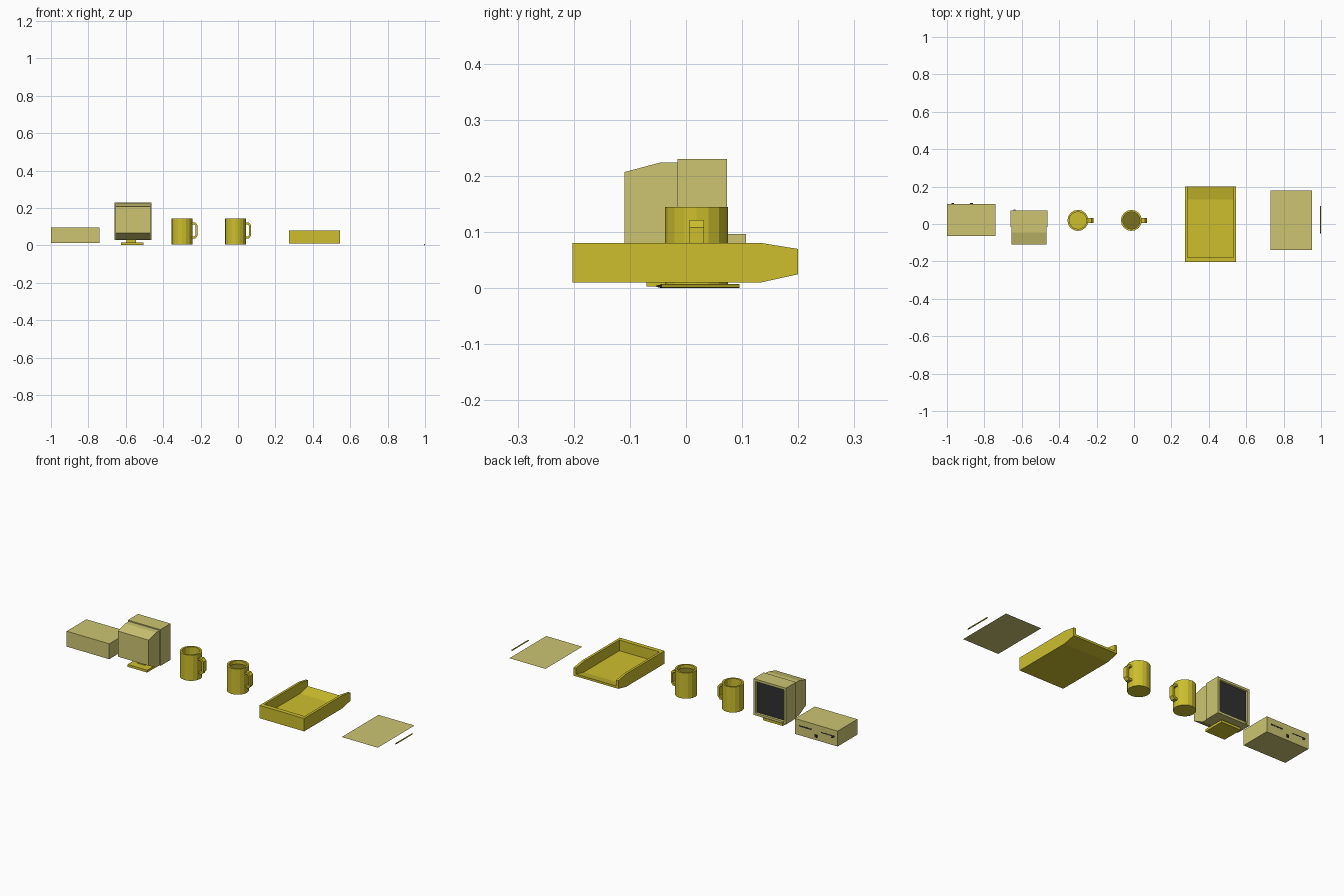
import bpy, bmesh, math
from mathutils import Vector

if "Cube" in bpy.data.objects:
    bpy.data.objects.remove(bpy.data.objects["Cube"])


def material(name, rgb):
    m = bpy.data.materials.new(name)
    m.diffuse_color = (*rgb, 1)
    m.use_nodes = True
    m.node_tree.nodes["Principled BSDF"].inputs["Base Color"].default_value = m.diffuse_color
    return m


BEIGE = material("beige", (0.61, 0.56, 0.17))
YELLOW = material("mustard yellow", (0.61, 0.52, 0.027))
DARK = material("dark grey", (0.03, 0.03, 0.032))
COFFEE = material("dark olive", (0.19, 0.16, 0.015))


def finish(name, bm, mats, closed=True):
    if closed:
        bmesh.ops.recalc_face_normals(bm, faces=bm.faces[:])
    me = bpy.data.meshes.new(name)
    bm.to_mesh(me)
    bm.free()
    for m in mats:
        me.materials.append(m)
    ob = bpy.data.objects.new(name, me)
    bpy.context.collection.objects.link(ob)
    return ob


def prism(name, pts, a, b, mat, axis="x"):
    """Extrude a flat profile from a to b; profile is (y,z) for x, (x,z) for y."""
    bm = bmesh.new()
    place = (lambda p, t: (t, p[0], p[1])) if axis == "x" else (lambda p, t: (p[0], t, p[1]))
    face = bm.faces.new([bm.verts.new(place(p, a)) for p in pts])
    ext = bmesh.ops.extrude_face_region(bm, geom=[face])["geom"]
    step = Vector((b - a, 0, 0)) if axis == "x" else Vector((0, b - a, 0))
    bmesh.ops.translate(bm, vec=step, verts=[v for v in ext if isinstance(v, bmesh.types.BMVert)])
    return finish(name, bm, [mat])


def box(name, x0, x1, y0, y1, z0, z1, mat):
    return prism(name, [(y0, z0), (y1, z0), (y1, z1), (y0, z1)], x0, x1, mat)


# Computer case with drive slots and buttons on its +y side
box("computer_case", -1.0, -0.74, -0.065, 0.107, 0.012, 0.097, BEIGE)
box("wide_drive_slot", -0.84, -0.765, 0.106, 0.108, 0.060, 0.067, DARK)
box("narrow_drive_slot", -0.98, -0.90, 0.106, 0.108, 0.060, 0.065, DARK)
box("eject_button", -0.975, -0.962, 0.106, 0.111, 0.052, 0.058, DARK)
box("power_button", -0.876, -0.862, 0.106, 0.112, 0.028, 0.042, DARK)

# Monitor: front housing with a recessed screen
bm = bmesh.new()
bmesh.ops.create_cube(bm, size=1)
for v in bm.verts:
    v.co = Vector((-0.562 + v.co.x * 0.198, 0.029 + v.co.y * 0.088, 0.13 + v.co.z * 0.2))
front = max(bm.faces, key=lambda f: f.calc_center_median().y)
bmesh.ops.inset_region(bm, faces=[front], thickness=0.018)
bmesh.ops.inset_region(bm, faces=[front], thickness=0.004, depth=-0.007)
front.material_index = 1
finish("monitor_housing", bm, [BEIGE, DARK])
box("monitor_button", -0.645, -0.633, 0.072, 0.078, 0.035, 0.044, BEIGE)

# Monitor back with sloped top and bottom, and its stand
prism("monitor_back", [(-0.015, 0.032), (-0.015, 0.224), (-0.046, 0.224),
                       (-0.11, 0.207), (-0.11, 0.066), (-0.046, 0.032)], -0.656, -0.468, BEIGE)
box("stand_neck", -0.595, -0.545, -0.03, 0.02, 0.015, 0.033, YELLOW)
box("stand_foot", -0.625, -0.505, -0.07, 0.05, 0.003, 0.016, YELLOW)


def mug(name, cx, cy, n=16):
    # Lathed body with an open top and hollow inside
    bm = bmesh.new()
    rings = []
    for r, z in [(0.056, 0.004), (0.056, 0.145), (0.046, 0.145), (0.046, 0.014)]:
        rings.append([bm.verts.new((cx + r * math.cos(math.tau * i / n),
                                    cy + r * math.sin(math.tau * i / n), z)) for i in range(n)])
    for lo, hi in zip(rings, rings[1:]):
        for i in range(n):
            j = (i + 1) % n
            bm.faces.new((lo[i], lo[j], hi[j], hi[i]))
    bm.faces.new(rings[0][::-1])
    bm.faces.new(rings[-1])
    finish(name, bm, [YELLOW])
    # C-shaped handle
    h = [(0.053, 0.122), (0.072, 0.122), (0.084, 0.108), (0.084, 0.052), (0.072, 0.037), (0.053, 0.037),
         (0.053, 0.048), (0.067, 0.048), (0.073, 0.056), (0.073, 0.104), (0.067, 0.111), (0.053, 0.111)]
    prism(name + "_handle", [(cx + x, z) for x, z in h], cy - 0.013, cy + 0.013, YELLOW, "y")


mug("empty_mug", -0.30, 0.019)
mug("full_mug", -0.014, 0.019)

# Drink in the second mug
bm = bmesh.new()
bmesh.ops.create_circle(bm, cap_ends=True, radius=0.0465, segments=16)
bmesh.ops.translate(bm, vec=(-0.014, 0.019, 0.126), verts=bm.verts[:])
for f in bm.faces:
    if f.normal.z < 0:
        f.normal_flip()
finish("drink_surface", bm, [COFFEE], closed=False)

# Letter tray: side walls, closed -y wall, floor rising to the open +y end
side = [(-0.202, 0.01), (0.132, 0.01), (0.2, 0.025), (0.2, 0.07), (0.132, 0.081), (-0.202, 0.081)]
prism("tray_left_wall", side, 0.273, 0.286, YELLOW)
prism("tray_right_wall", side, 0.531, 0.545, YELLOW)
box("tray_end_wall", 0.286, 0.531, -0.202, -0.178, 0.01, 0.081, YELLOW)
prism("tray_floor", [(-0.178, 0.01), (0.132, 0.01), (0.2, 0.025), (0.2, 0.037),
                     (0.132, 0.022), (-0.178, 0.022)], 0.286, 0.531, YELLOW)

# Sheet of paper
bm = bmesh.new()
bm.faces.new([bm.verts.new((x, y, 0.005)) for x, y in
              [(0.731, -0.14), (0.951, -0.14), (0.951, 0.18), (0.731, 0.18)]])
finish("paper_sheet", bm, [BEIGE], closed=False)

# Pencil: hexagonal shaft with a pointed tip
bm = bmesh.new()
bmesh.ops.create_cone(bm, cap_ends=True, segments=6, radius1=0.0036, radius2=0.0036, depth=0.138)
for v in bm.verts:
    v.co = Vector((0.9964 + v.co.x, 0.026 + v.co.z, 0.0036 + v.co.y))
finish("pencil_shaft", bm, [YELLOW])
bm = bmesh.new()
bmesh.ops.create_cone(bm, cap_ends=True, segments=6, radius1=0.0036, radius2=0.0004, depth=0.012)
for v in bm.verts:
    v.co = Vector((0.9964 + v.co.x, -0.049 - v.co.z, 0.0036 + v.co.y))
finish("pencil_tip", bm, [DARK])
